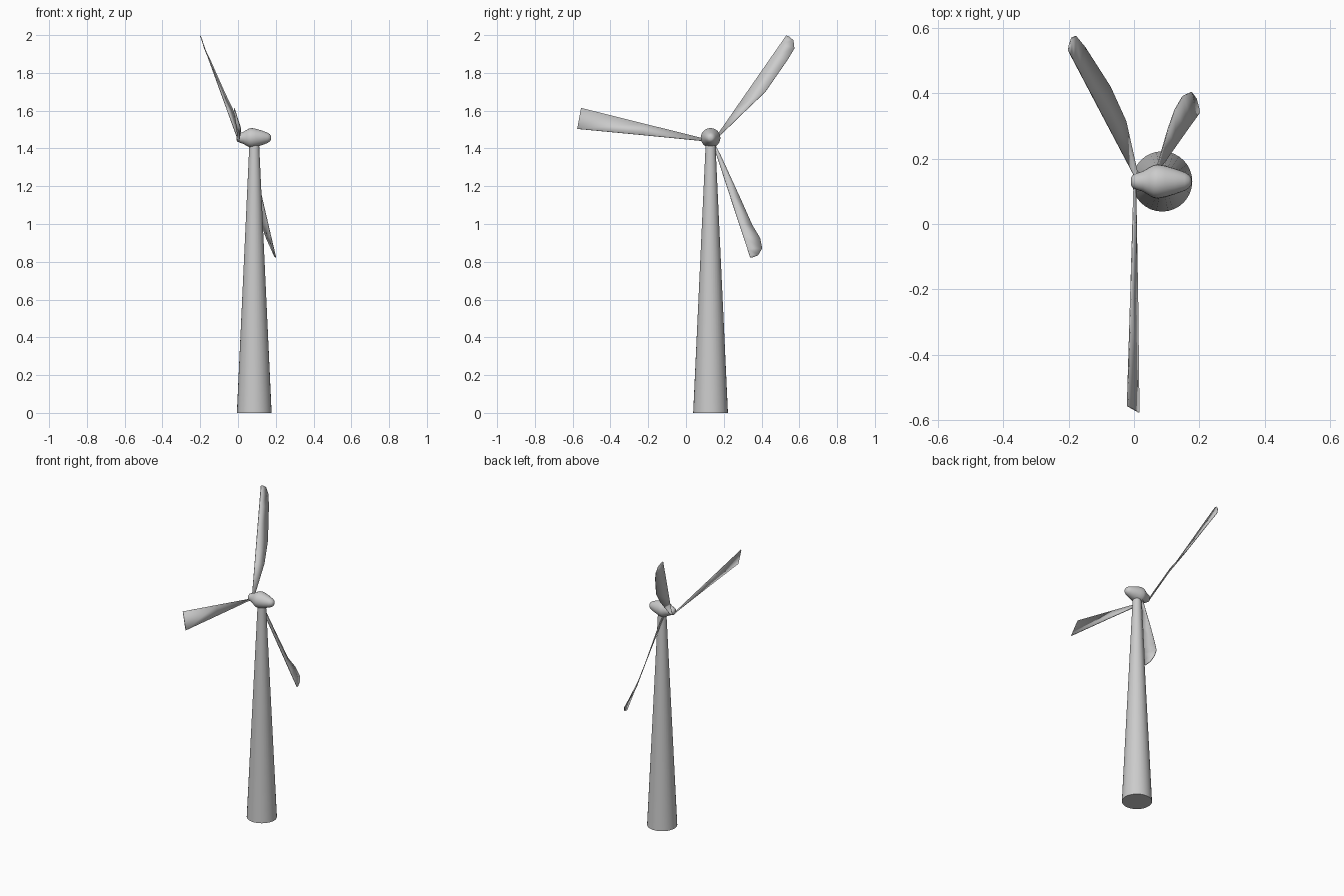
import bpy, bmesh, math
from mathutils import Vector, Matrix

if "Cube" in bpy.data.objects:
    bpy.data.objects.remove(bpy.data.objects["Cube"])

AXIS_Y = 0.13


def finish(bm, name, smooth=True):
    bmesh.ops.remove_doubles(bm, verts=bm.verts, dist=1e-5)
    bmesh.ops.recalc_face_normals(bm, faces=bm.faces)
    me = bpy.data.meshes.new(name)
    bm.to_mesh(me)
    bm.free()
    ob = bpy.data.objects.new(name, me)
    bpy.context.collection.objects.link(ob)
    if smooth:
        bpy.ops.object.select_all(action='DESELECT')
        bpy.context.view_layer.objects.active = ob
        ob.select_set(True)
        bpy.ops.object.shade_smooth_by_angle(angle=math.radians(40))
    return ob


def lathe(name, profile, matrix, sides=32):
    """Spin (radius, height) points about local z."""
    bm = bmesh.new()
    rings = []
    for r, h in profile:
        rings.append([bm.verts.new((r * math.cos(2 * math.pi * i / sides),
                                    r * math.sin(2 * math.pi * i / sides), h))
                      for i in range(sides)])
    for a, b in zip(rings, rings[1:]):
        for i in range(sides):
            j = (i + 1) % sides
            bm.faces.new((a[i], a[j], b[j], b[i]))
    bm.faces.new(rings[0])
    bm.faces.new(rings[-1])
    bmesh.ops.transform(bm, matrix=matrix, verts=bm.verts)
    return finish(bm, name)


def blade(name, root, tip, trailing, thick=0.004):
    """Straight leading edge root-tip; trailing edge given as (t, point)."""
    root, tip = Vector(root), Vector(tip)
    bm = bmesh.new()
    pairs = [(bm.verts.new(root.lerp(tip, t)), bm.verts.new(p)) for t, p in trailing]
    for (a, b), (c, d) in zip(pairs, pairs[1:]):
        bm.faces.new((a, b, d, c))
    ob = finish(bm, name)
    mod = ob.modifiers.new("thickness", 'SOLIDIFY')
    mod.thickness = thick
    mod.offset = 0
    return ob


# Tapered tower
lathe("tower", [(0.092, 0), (0.026, 1.42)], Matrix.Translation((0.086, AXIS_Y, 0)))

# Teardrop housing with hub, lying along x
housing = [(0.012, -0.009), (0.02, -0.003), (0.025, 0.008), (0.031, 0.027),
           (0.043, 0.047), (0.05, 0.06), (0.052, 0.073), (0.048, 0.095),
           (0.039, 0.125), (0.028, 0.155), (0.02, 0.168), (0.01, 0.175)]
lathe("nacelle", housing,
      Matrix.Translation((0, AXIS_Y, 1.456)) @ Matrix.Rotation(math.pi / 2, 4, 'Y'), 24)

# Upper blade with rounded tip
blade("blade_upper", (0.0, 0.148, 1.445), (-0.2, 0.53, 1.997), [
    (0, (0.01, 0.16, 1.45)), (0.3, (-0.025, 0.315, 1.60)),
    (0.5, (-0.073, 0.42, 1.70)), (0.8, (-0.15, 0.54, 1.873)),
    (0.92, (-0.178, 0.574, 1.93)), (0.97, (-0.19, 0.569, 1.972)),
    (1, (-0.198, 0.545, 1.993))])

# Side blade with square tip
blade("blade_side", (0.0, 0.115, 1.447), (-0.02, -0.556, 1.614), [
    (0, (0.005, 0.115, 1.437)), (0.5, (0.011, -0.23, 1.471)),
    (1, (0.015, -0.576, 1.504))])

# Lower blade with rounded tip
blade("blade_lower", (0.06, 0.142, 1.425), (0.2, 0.34, 0.823), [
    (0, (0.062, 0.155, 1.42)), (0.1, (0.073, 0.183, 1.365)),
    (0.45, (0.104, 0.29, 1.13)), (0.7, (0.125, 0.35, 0.995)),
    (0.82, (0.15, 0.392, 0.925)), (0.92, (0.175, 0.403, 0.87)),
    (0.98, (0.19, 0.382, 0.835)), (1, (0.198, 0.352, 0.823))])
